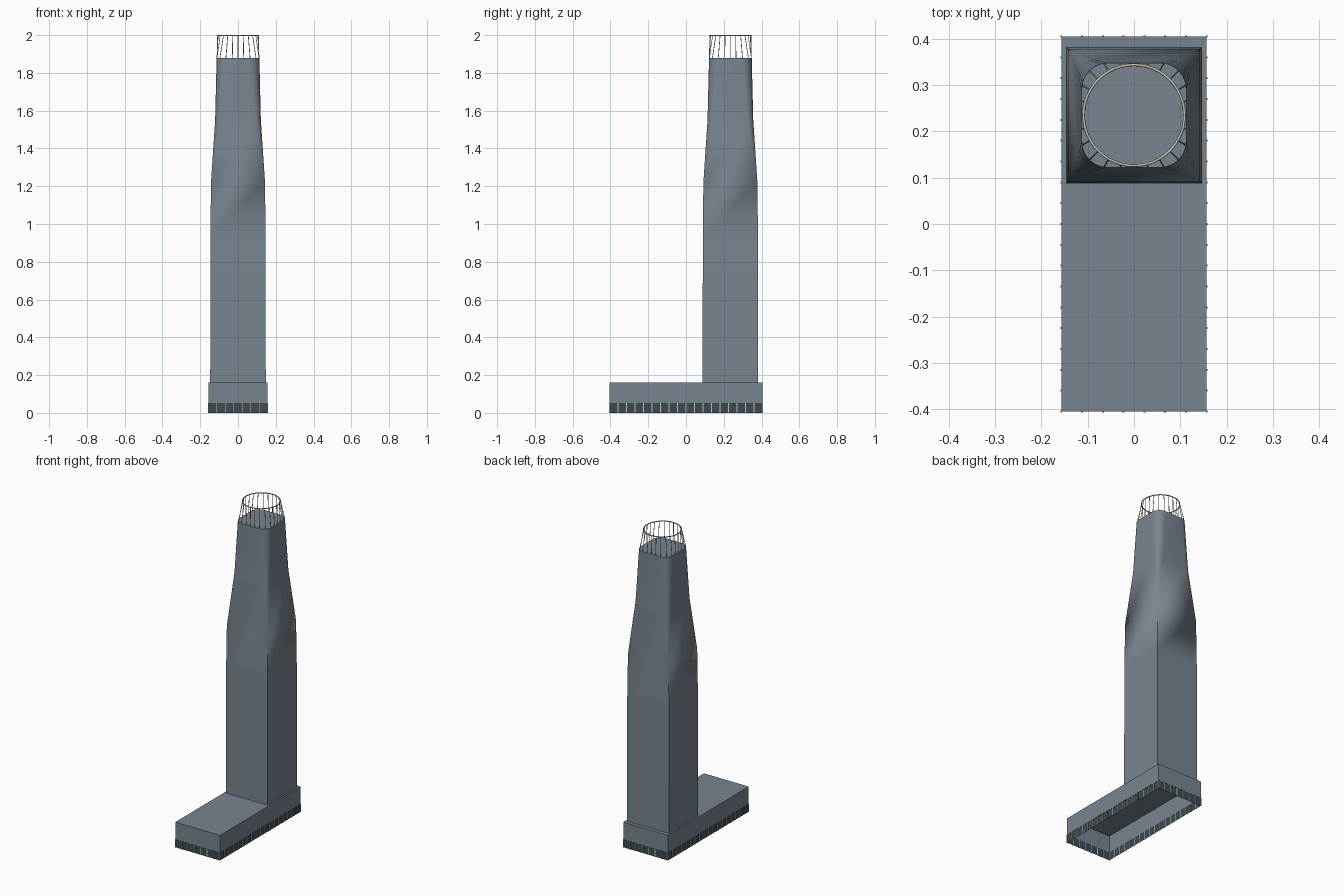
import bpy, bmesh
from math import sin, cos, pi, radians
from mathutils import Vector

old = bpy.data.objects.get("Cube")
if old:
    bpy.data.objects.remove(old, do_unlink=True)


def material(name, rgb):
    m = bpy.data.materials.new(name)
    m.use_nodes = True
    m.diffuse_color = (*rgb, 1)
    m.node_tree.nodes["Principled BSDF"].inputs["Base Color"].default_value = (*rgb, 1)
    return m


STONE = material("blue_grey_cladding", (0.19, 0.235, 0.275))
GLASS = material("dark_glass", (0.045, 0.07, 0.085))
TRIM = material("pale_trim", (0.6, 0.55, 0.45))

TOWER_Y = 0.235
HALF_X, HALF_Y = 0.157, 0.405
ROOF_Z, CROWN_Z, BAND_Z, PODIUM_Z = 1.88, 2.0, 0.052, 0.16


def make(name, bm, mat, smooth=False):
    bmesh.ops.recalc_face_normals(bm, faces=bm.faces)
    mesh = bpy.data.meshes.new(name)
    bm.to_mesh(mesh)
    bm.free()
    mesh.materials.append(mat)
    ob = bpy.data.objects.new(name, mesh)
    bpy.context.scene.collection.objects.link(ob)
    if smooth:
        bpy.ops.object.select_all(action="DESELECT")
        ob.select_set(True)
        bpy.context.view_layer.objects.active = ob
        bpy.ops.object.shade_smooth_by_angle(angle=radians(25))
    return ob


def add_box(bm, lo, hi):
    lo, hi = Vector(lo), Vector(hi)
    verts = bmesh.ops.create_cube(bm, size=1)["verts"]
    for v in verts:
        v.co = (lo + hi) / 2 + v.co * (hi - lo)
    return verts


def open_box(name, hx, hy, z0, z1, mat, with_top):
    """Thin-walled box without a floor."""
    bm = bmesh.new()
    add_box(bm, (-hx, -hy, z0), (hx, hy, z1))
    bm.normal_update()
    drop = [f for f in bm.faces if f.normal.z < -0.5 or (f.normal.z > 0.5 and not with_top)]
    bmesh.ops.delete(bm, geom=drop, context="FACES")
    return make(name, bm, mat)


def rounded_square(half, radius, z, steps=6):
    points = []
    for corner in range(4):
        base = corner * pi / 2
        sx = 1 if corner in (0, 3) else -1
        sy = 1 if corner < 2 else -1
        for i in range(steps + 1):
            a = base + i / steps * pi / 2
            points.append(Vector((sx * (half - radius) + radius * cos(a),
                                  TOWER_Y + sy * (half - radius) + radius * sin(a), z)))
    return points


# Podium shell and the glazed band beneath it
open_box("podium", HALF_X, HALF_Y, BAND_Z, PODIUM_Z, STONE, True)
open_box("ground_glazing", HALF_X - 0.001, HALF_Y - 0.001, 0, BAND_Z, GLASS, False)

# Mullions around the glazed band
bm = bmesh.new()
W = 0.002
for half, span, count, swap in ((HALF_Y, HALF_X, 7, False), (HALF_X, HALF_Y, 18, True)):
    for side in (-1, 1):
        for i in range(count + 1):
            t = -span + 2 * span * i / count
            x, y = (side * half, t) if swap else (t, side * half)
            add_box(bm, (x - W, y - W, 0), (x + W, y + W, BAND_Z))
make("glazing_mullions", bm, TRIM)

# Tower: square shaft blending into a rounded, tapered top
sections = [(0.147, 0, PODIUM_Z), (0.146, 0, 0.94), (0.143, 0, 1.22),
            (0.121, 0.034, 1.55), (0.113, 0.056, ROOF_Z)]
bm = bmesh.new()
rings = [[bm.verts.new(p) for p in rounded_square(*s)] for s in sections]
for a, b in zip(rings, rings[1:]):
    n = len(a)
    for i in range(n):
        j = (i + 1) % n
        bm.faces.new((a[i], a[j], b[j], b[i]))
bm.faces.new(rings[-1])
bmesh.ops.remove_doubles(bm, verts=bm.verts, dist=0.0001)
make("tower", bm, STONE, True)

# Crown: slanted rods carrying a thin ring
RING_R, RODS = 0.109, 24


def roof_edge(angle):
    """Point on the roof outline in the given direction."""
    d = Vector((cos(angle), sin(angle), 0))
    half, radius = sections[-1][:2]
    inner = half - radius
    reach = half / max(abs(d.x), abs(d.y))
    if min(abs(d.x), abs(d.y)) * reach > inner:
        m = inner * (abs(d.x) + abs(d.y))
        reach = m + (m * m - 2 * inner * inner + radius * radius) ** 0.5
    return Vector((0, TOWER_Y, ROOF_Z)) + d * (reach - 0.002)


bm = bmesh.new()
for k in range(RODS):
    a = 2 * pi * k / RODS
    foot = roof_edge(a)
    head = Vector((RING_R * cos(a), TOWER_Y + RING_R * sin(a), CROWN_Z - 0.003))
    axis = head - foot
    verts = bmesh.ops.create_cone(bm, segments=6, radius1=0.0018, radius2=0.0018,
                                  depth=axis.length, cap_ends=True)["verts"]
    turn = axis.to_track_quat("Z", "Y")
    for v in verts:
        v.co = (foot + head) / 2 + turn @ v.co
make("crown_rods", bm, TRIM)

bpy.ops.mesh.primitive_torus_add(location=(0, TOWER_Y, CROWN_Z - 0.003), major_radius=RING_R,
                                 minor_radius=0.003, major_segments=48, minor_segments=8)
ring = bpy.context.object
ring.name = "crown_ring"
ring.data.materials.append(TRIM)
bpy.ops.object.shade_smooth()
